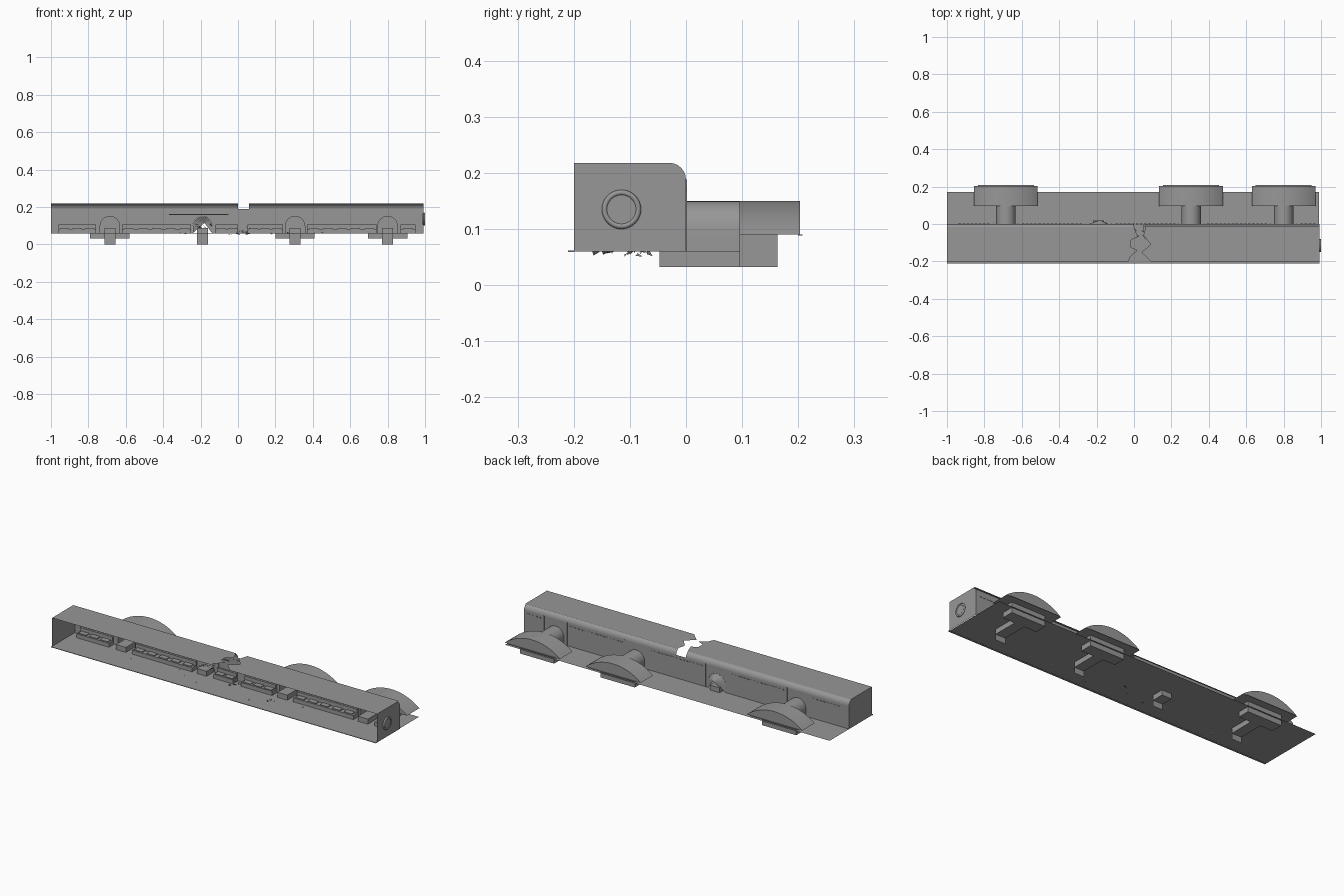
import bpy, bmesh, math, random

if "Cube" in bpy.data.objects:
    bpy.data.objects.remove(bpy.data.objects["Cube"])
random.seed(4)

DOORS = [-0.685, -0.19, 0.305, 0.80]
BROKEN = -0.19
FLOOR, TOP, RAD = 0.06, 0.218, 0.03

# dark grey paint shared by every part
paint = bpy.data.materials.new("dark_grey")
paint.diffuse_color = (.31, .31, .31, 1)
paint.use_nodes = True
paint.node_tree.nodes["Principled BSDF"].inputs["Base Color"].default_value = paint.diffuse_color


def mesh(name, faces, weld=True):
    """Object from a list of faces, each a list of points."""
    bm = bmesh.new()
    for f in faces:
        bm.faces.new([bm.verts.new(p) for p in f])
    if weld:
        bmesh.ops.remove_doubles(bm, verts=bm.verts, dist=1e-5)
        bmesh.ops.recalc_face_normals(bm, faces=bm.faces)
    me = bpy.data.meshes.new(name)
    bm.to_mesh(me)
    bm.free()
    ob = bpy.data.objects.new(name, me)
    bpy.context.collection.objects.link(ob)
    return ob


def extrude(profile, y0, y1, caps=True):
    """Closed (x, z) outline swept along y."""
    n = len(profile)
    fs = []
    for i in range(n):
        a, b = profile[i], profile[(i + 1) % n]
        fs.append([(a[0], y0, a[1]), (b[0], y0, b[1]), (b[0], y1, b[1]), (a[0], y1, a[1])])
    if caps:
        fs += [[(x, y, z) for x, z in profile] for y in (y0, y1)]
    return fs


def box_faces(x0, x1, y0, y1, z0, z1):
    return extrude([(x0, z0), (x1, z0), (x1, z1), (x0, z1)], y0, y1)


def box(name, *b):
    return mesh(name, box_faces(*b))


def smooth(ob, angle=35):
    bpy.ops.object.select_all(action='DESELECT')
    ob.select_set(True)
    bpy.context.view_layer.objects.active = ob
    bpy.ops.object.shade_smooth_by_angle(angle=math.radians(angle))


def shards(name, count, xr, yr, zr, size):
    fs = []
    for _ in range(count):
        c = [random.uniform(*r) for r in (xr, yr, zr)]
        fs.append([(c[0] + random.uniform(-1, 1) * size, c[1] + random.uniform(-1, 1) * size,
                    c[2] + random.uniform(-.5, .5) * size) for _ in range(3)])
    return mesh(name, fs, weld=False)


# floor plate with a thin front lip
mesh("floor", [[(-1, -.2, FLOOR), (.99, -.2, FLOOR), (.99, .17, FLOOR), (-1, .17, FLOOR)]])
box("floor_lip", -1, .993, -.21, -.2, .059, .062)

# roof halves with rounded back edge and a jagged break between them
corner = [(-RAD + RAD * math.sin(t * math.pi / 12), TOP - RAD + RAD * math.cos(t * math.pi / 12))
          for t in range(7)]


def roof(name, x_end, rip):
    prof = [(y, TOP) for _, y in rip[:-1]] + corner
    xs = [x for x, _ in rip[:-1]] + [rip[-1][0]] * len(corner)
    fs = []
    for i in range(len(prof) - 1):
        (ya, za), (yb, zb) = prof[i], prof[i + 1]
        fs.append([(x_end, ya, za), (xs[i], ya, za), (xs[i + 1], yb, zb), (x_end, yb, zb)])
    smooth(mesh(name, fs))


roof("roof_left", -1, [(-.03, -.2), (-.02, -.175), (.02, -.14), (-.015, -.125),
                       (-.015, -.085), (.02, -.07), (0, -.015), (0, 0)])
roof("roof_right", .993, [(.09, -.2), (.04, -.15), (.09, -.11), (.05, -.06), (.065, -.01), (.06, 0)])

# end walls
for side, x in (("left", -1), ("right", .993)):
    mesh("end_wall_" + side, [[(x, -.2, FLOOR), (x, -.2, TOP)] + [(x, y, z) for y, z in corner]
                              + [(x, 0, FLOOR)]])

# back wall pierced by arched doorways
ARCH, SPRING = 0.052, 0.098
arch = [(-ARCH * math.cos(i * math.pi / 16), SPRING + ARCH * math.sin(i * math.pi / 16))
        for i in range(17)]
fs, x = [], -1
for d in DOORS + [None]:
    nx = .993 if d is None else d - ARCH
    fs.append([(x, 0, FLOOR), (nx, 0, FLOOR), (nx, 0, SPRING), (x, 0, SPRING)])
    fs.append([(x, 0, SPRING), (nx, 0, SPRING), (nx, 0, TOP - RAD), (x, 0, TOP - RAD)])
    if d is not None:
        for a, b in zip(arch, arch[1:]):
            fs.append([(d + a[0], 0, a[1]), (d + b[0], 0, b[1]),
                       (d + b[0], 0, TOP - RAD), (d + a[0], 0, TOP - RAD)])
        x = d + ARCH
mesh("back_wall", fs)

# tunnels, side pods and under-floor docking blocks at every doorway
tunnel = [(-ARCH, FLOOR)] + arch + [(ARCH, FLOOR)]
W, SAG = .17, .06
R = (W * W + SAG * SAG) / (2 * SAG)
half = math.asin(W / R)
dome = [(R * math.sin(half * (i / 12 - 1)), .15 - R + R * math.cos(half * (i / 12 - 1)))
        for i in range(25)]
for n, d in enumerate(DOORS):
    at = lambda prof: [(d + px, pz) for px, pz in prof]
    box(f"doorway_step_{n}", d - .03, d + .03, -.047, .02 if d == BROKEN else .1, .032, .088)
    mesh(f"step_fin_{n}", [[(d - .03, -.047, 0), (d + .03, -.047, 0),
                            (d + .03, -.047, .032), (d - .03, -.047, .032)]])
    if d == BROKEN:
        # crumpled sheet closing the torn doorway
        pts = at(tunnel)
        tip = (d + .01, .022, .115)
        mesh("crumpled_doorway", [[(a[0], 0, a[1]), (b[0], 0, b[1]), tip]
                                  for a, b in zip(pts[::2], pts[2::2])])
        continue
    smooth(mesh(f"tunnel_{n}", extrude(at(tunnel), 0, .095, caps=False)))
    smooth(mesh(f"pod_dome_{n}", extrude(at(dome), .095, .203)))
    box(f"pod_rim_{n}", d - .15, d + .15, .2, .208, .0885, .0905)
    box(f"pod_base_{n}", d - .105, d + .105, .095, .163, .032, .09)

# benches with a low back along the wall, one row between each pair of doorways
spans = [(-.96, -.76), (-.62, -.25), (-.12, 0), (.05, .24), (.37, .74), (.87, .95)]
for i, (a, b) in enumerate(spans):
    box(f"bench_seat_{i}", a, b, -.045, -.003, FLOOR, .082)
    box(f"bench_back_{i}", a, b, -.013, -.003, .082, .105)
    n = max(1, round((b - a) / .07))
    for k in range(n):
        c = a + (k + .5) * (b - a) / n
        box(f"bench_cushion_{i}_{k}", c - .024, c + .024, -.042, -.014, .082, .087)

# window slits and panel seams on the wall
slits = []
for a, b in ((-.94, -.76), (-.60, -.28), (-.10, .22), (.39, .71), (.89, .97)):
    for k in range(round((b - a) / .022)):
        x = a + k * .022
        slits += box_faces(x, x + .014, -.002, .002, .168, .173)
mesh("window_slits", slits)
seams = []
for x in (-.75, -.62, -.26, -.12, .235, .375, .73, .87):
    seams += box_faces(x - .002, x + .002, -.002, .002, FLOOR, .188)
mesh("wall_seams", seams)
box("handrail", -.37, -.05, -.012, -.006, .158, .163)

# round hatch on the right end
bpy.ops.mesh.primitive_torus_add(major_radius=.03, minor_radius=.005, major_segments=32,
                                 minor_segments=8, location=(.995, -.115, .135),
                                 rotation=(0, math.pi / 2, 0))
bpy.context.object.name = "hatch_ring"
smooth(bpy.context.object, 60)
bpy.ops.mesh.primitive_cylinder_add(vertices=32, radius=.029, depth=.01,
                                    location=(.992, -.115, .135), rotation=(0, math.pi / 2, 0))
bpy.context.object.name = "hatch_door"
smooth(bpy.context.object)

# debris around the torn doorway, the broken roof and scattered on the floor
shards("doorway_debris", 10, (-.23, -.14), (-.03, .0), (.08, .12), .02)
shards("roof_debris", 6, (-.02, .06), (-.08, -.03), (.06, .09), .02)
shards("floor_debris", 18, (-.75, .75), (-.17, -.06), (.055, .064), .012)

for ob in bpy.data.objects:
    ob.data.materials.append(paint)
